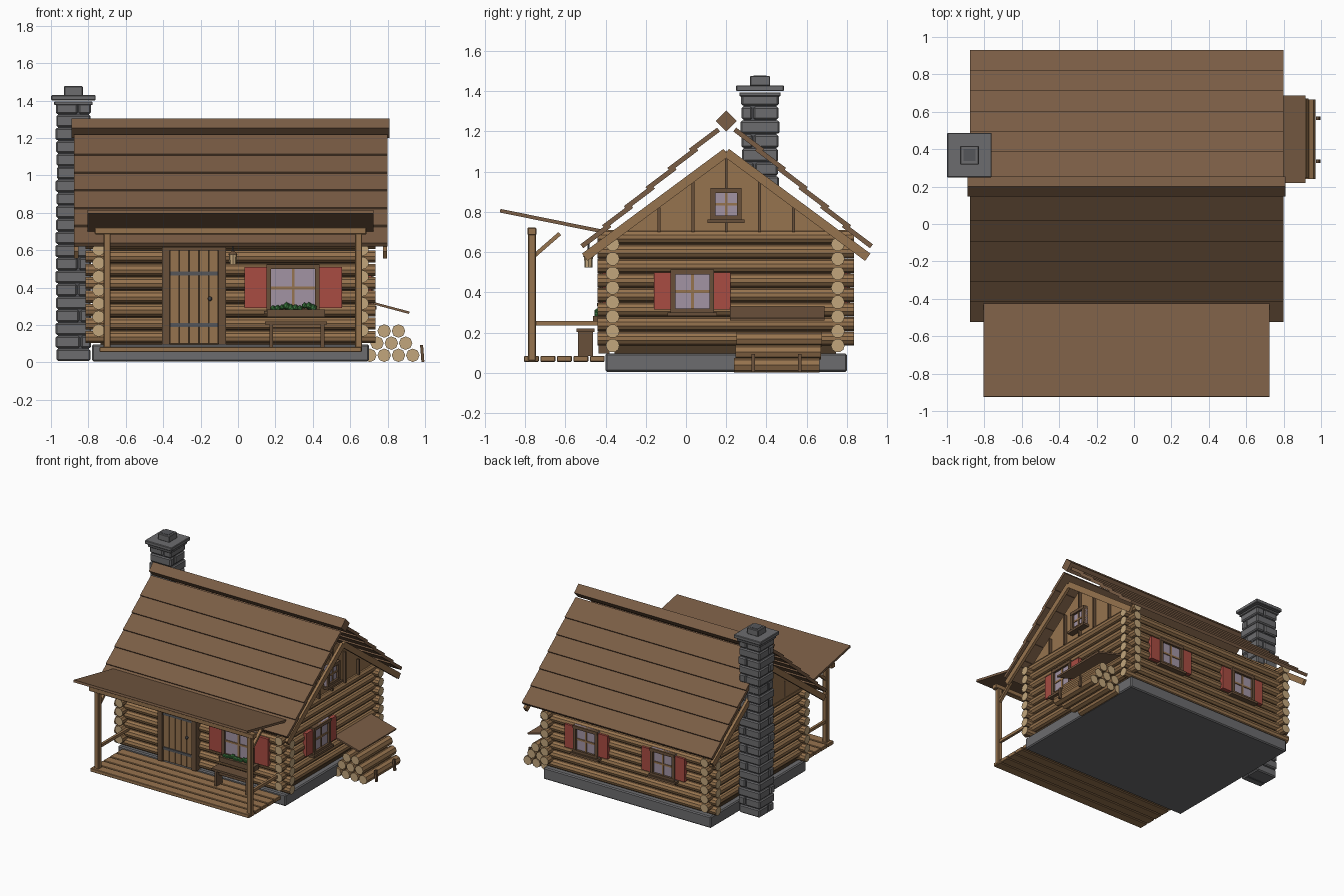
import bpy, bmesh, math, random
from mathutils import Matrix, Vector, Euler

random.seed(4)
old = bpy.data.objects.get("Cube")
if old:
    bpy.data.objects.remove(old)


def material(name, hexcode):
    srgb = [int(hexcode[i:i + 2], 16) / 255 for i in (0, 2, 4)]
    col = [((c + 0.055) / 1.055) ** 2.4 for c in srgb] + [1]
    m = bpy.data.materials.new(name)
    m.use_nodes = True
    m.diffuse_color = col
    m.node_tree.nodes["Principled BSDF"].inputs["Base Color"].default_value = col
    return m


LOG = material("log brown", "96734e")
END = material("cut end tan", "c2a67c")
ROOF = material("roof brown", "7a5d45")
TRIM = material("trim brown", "69503a")
GAP = material("dark gap", "4a3826")
STONE = material("stone grey", "6c6c6e")
IRON = material("iron grey", "55565a")
RED = material("shutter red", "a84c42")
GLASS = material("window lavender", "a294a4")
GREEN = material("plant green", "3c7a40")


def finish(name, bm, mats, bevel=0, matrix=None):
    bmesh.ops.recalc_face_normals(bm, faces=bm.faces)
    me = bpy.data.meshes.new(name)
    bm.to_mesh(me)
    bm.free()
    for m in mats:
        me.materials.append(m)
    ob = bpy.data.objects.new(name, me)
    bpy.context.collection.objects.link(ob)
    if matrix:
        ob.matrix_world = matrix
    if bevel:
        mod = ob.modifiers.new("Bevel", "BEVEL")
        mod.width, mod.segments = bevel, 1
    return ob


def bar(c, size, rot=(0, 0, 0)):
    """Box given by centre, size and rotation."""
    return Matrix.Translation(c) @ Euler(rot).to_matrix().to_4x4() @ Matrix.Diagonal((*size, 1))


def box(x0, x1, y0, y1, z0, z1):
    return bar(((x0 + x1) / 2, (y0 + y1) / 2, (z0 + z1) / 2), (x1 - x0, y1 - y0, z1 - z0))


def boxes(name, mat, items, bevel=0, matrix=None):
    bm = bmesh.new()
    for m in items:
        bmesh.ops.create_cube(bm, size=1, matrix=m)
    return finish(name, bm, [mat], bevel, matrix)


def logs(name, axis, centres, length, r, sides=10):
    """Round logs along x or y with pale cut ends."""
    turn = Matrix.Rotation(math.pi / 2, 4, "Y" if axis == 0 else "X")
    bm = bmesh.new()
    for c in centres:
        bmesh.ops.create_cone(bm, cap_ends=True, segments=sides, radius1=r, radius2=r,
                              depth=length, matrix=Matrix.Translation(c) @ turn)
    for f in bm.faces:
        f.material_index = 1 if abs(f.normal[axis]) > 0.9 else 0
    return finish(name, bm, [LOG, END])


# Main layout: house centre, half sizes to the wall lines
CX, CY, HX, HY = -0.04, 0.195, 0.705, 0.56
FRONT, BACK, LEFT, RIGHT = CY - HY, CY + HY, CX + HX, CX - HX
PITCH = 0.072

# Foundation and log walls
boxes("foundation", STONE, [box(-0.78, 0.70, -0.40, 0.80, 0.005, 0.097)], 0.008)
boxes("wall_core", GAP, [box(RIGHT + 0.01, LEFT - 0.01, FRONT + 0.01, BACK - 0.01, 0.09, 0.69)])
for name, y in (("front_wall_logs", FRONT), ("back_wall_logs", BACK)):
    logs(name, 0, [(CX, y, 0.135 + PITCH * i) for i in range(8)], 1.55, 0.034)
for name, x in (("left_wall_logs", LEFT), ("right_wall_logs", RIGHT)):
    logs(name, 1, [(x, 0.198, 0.171 + PITCH * i) for i in range(8)], 1.275, 0.034)

# Gables with battens and rake boards
for side, x, s in (("left", LEFT, 1), ("right", RIGHT, -1)):
    bm = bmesh.new()
    tri = [bm.verts.new((x - 0.01, y, z)) for y, z in ((-0.38, 0.68), (0.78, 0.68), (0.2, 1.105))]
    face = bm.faces.new(tri)
    out = bmesh.ops.extrude_face_region(bm, geom=[face])
    bmesh.ops.translate(bm, vec=(0.02 * s, 0, 0),
                        verts=[v for v in out["geom"] if isinstance(v, bmesh.types.BMVert)])
    finish(side + "_gable_boards", bm, [LOG])
    xb = x + s * 0.02
    boxes(side + "_gable_battens", TRIM,
          [box(xb - 0.012, xb + 0.012, 0.193 + d, 0.207 + d, 0.70, 1.07 - abs(d) * 0.74)
           for d in (-0.335, -0.165, 0, 0.165, 0.335)])
    xr = CX + s * 0.825
    a = math.atan(0.74)
    boxes(side + "_rake_boards", LOG,
          [bar((xr, 0.2 + d * 0.352, 0.835), (0.022, 0.875, 0.045), (-d * a, 0, 0)) for d in (-1, 1)])

# Lapped roof planks and ridge beam
for name, d in (("front_roof_planks", -1), ("back_roof_planks", 1)):
    boxes(name, ROOF, [bar((-0.038, 0.202 + d * (0.65 - 0.108 * i), 0.682 + 0.095 * i),
                           (1.675, 0.175, 0.024), (-d * math.radians(37), 0, 0)) for i in range(6)])
boxes("ridge_beam", ROOF, [bar((-0.04, 0.2, 1.252), (1.70, 0.075, 0.075), (math.pi / 4, 0, 0))])

# Porch
boxes("porch_roof", ROOF, [bar((-0.04, -0.667, 0.754), (1.53, 0.525, 0.018), (-0.2, 0, 0))])
boxes("porch_beam", LOG, [box(-0.767, 0.687, -0.788, -0.744, 0.685, 0.722)], 0.004)
boxes("porch_floor", LOG, [box(-0.74, 0.66, y, y + 0.073, 0.055, 0.083)
                           for y in [-0.805 + 0.082 * i for i in range(5)]], 0.003)
posts, rails, braces = [], [], []
for x in (-0.70, 0.645):
    posts.append(box(x - 0.019, x + 0.019, -0.785, -0.747, 0.06, 0.69))
    rails.append(box(x - 0.01, x + 0.01, -0.75, -0.38, 0.235, 0.257))
    braces.append(bar((x, -0.69, 0.638), (0.022, 0.165, 0.02), (math.radians(41), 0, 0)))
boxes("porch_posts", LOG, posts, 0.004)
boxes("porch_rails", LOG, rails)
boxes("porch_braces", LOG, braces)

# Door
boxes("door_backing", GAP, [box(-0.37, -0.10, -0.41, -0.38, 0.10, 0.60)])
boxes("door_planks", LOG, [box(x, x + 0.048, -0.42, -0.39, 0.10, 0.60)
                           for x in [-0.364 + 0.0525 * i for i in range(5)]])
boxes("door_frame", TRIM, [box(-0.405, -0.366, -0.435, -0.38, 0.095, 0.615),
                           box(-0.104, -0.065, -0.435, -0.38, 0.095, 0.615),
                           box(-0.405, -0.065, -0.435, -0.38, 0.598, 0.618)])
boxes("door_straps", IRON, [box(-0.364, -0.106, -0.428, -0.41, z - 0.01, z + 0.01) for z in (0.20, 0.475)])
bm = bmesh.new()
bmesh.ops.create_uvsphere(bm, u_segments=8, v_segments=6, radius=0.012,
                          matrix=Matrix.Translation((-0.15, -0.432, 0.34)))
finish("door_knob", bm, [IRON])


def window(name, place, turn, w, h, shutter=0):
    """Window facing local -y: glass, bars, frame, sill and shutters."""
    m = Matrix.Translation(place) @ Matrix.Rotation(math.radians(turn), 4, "Z")
    t = 0.024
    boxes(name + "_glass", GLASS, [box(-w, w, -0.044, -0.02, -h, h)], 0, m)
    boxes(name + "_bars", LOG, [box(-0.007, 0.007, -0.05, -0.03, -h, h),
                                box(-w, w, -0.05, -0.03, -0.007, 0.007)], 0, m)
    boxes(name + "_frame", TRIM, [box(-w, t - w, -0.06, -0.02, -h, h), box(w - t, w, -0.06, -0.02, -h, h),
                                  box(-w, w, -0.062, -0.02, h - t, h), box(-w, w, -0.062, -0.02, -h, t - h),
                                  box(-w - 0.015, w + 0.015, -0.075, -0.02, -h - 0.014, -h + 0.004)], 0, m)
    if shutter:
        boxes(name + "_shutters", RED,
              [box(a, a + shutter, -0.05, -0.02, 0.018 - h, h - 0.014) for a in (w, -w - shutter)], 0, m)


window("front_window", (0.295, FRONT, 0.398), 0, 0.142, 0.126, 0.118)
window("left_window", (LEFT, 0.032, 0.405), 90, 0.108, 0.108, 0.082)
window("gable_window", (LEFT - 0.015, 0.2, 0.838), 90, 0.077, 0.08)
for name, x in (("back_left_window", 0.32), ("back_right_window", -0.36)):
    window(name, (x, BACK, 0.405), 180, 0.108, 0.108, 0.082)

# Planter with greenery
boxes("planter", TRIM, [box(0.155, 0.465, -0.462, -0.40, 0.243, 0.283)])
bm = bmesh.new()
for i in range(10):
    bmesh.ops.create_icosphere(bm, subdivisions=1, radius=random.uniform(0.015, 0.022),
                               matrix=Matrix.Translation((0.187 + 0.024 * i, -0.437, random.uniform(0.288, 0.305))))
finish("plants", bm, [GREEN])

# Bench
boxes("bench", TRIM, [box(0.145, 0.475, -0.545, -0.455, 0.203, 0.22),
                      box(0.17, 0.46, -0.51, -0.49, 0.165, 0.185)]
      + [box(x - 0.01, x + 0.01, -0.537, -0.463, 0.083, 0.205) for x in (0.178, 0.452)])

# Hanging lantern
for part, mat, r1, r2, z, depth in (("lantern_body", END, 0.019, 0.022, 0.55, 0.055),
                                    ("lantern_cap", TRIM, 0.027, 0.008, 0.586, 0.018),
                                    ("lantern_hook", IRON, 0.004, 0.004, 0.625, 0.07)):
    bm = bmesh.new()
    bmesh.ops.create_cone(bm, cap_ends=True, segments=8, radius1=r1, radius2=r2, depth=depth,
                          matrix=Matrix.Translation((-0.027, -0.485, z)))
    finish(part, bm, [mat])

# Chimney: mortar core, two stones per course with alternating joints
KX, KY = -0.88, 0.368
boxes("chimney_core", IRON, [bar((KX, KY, 0.695), (0.165, 0.165, 1.37))])
stones = []
for i in range(20):
    z, r = 0.04 + 0.0695 * i, 0.092 + random.uniform(-0.004, 0.005)
    cut = (0.03 if i % 2 else -0.03) + random.uniform(-0.01, 0.01)
    for a, b in ((-r, cut - 0.003), (cut + 0.003, r)):
        if i % 2:
            stones.append(box(KX + a, KX + b, KY - r, KY + r, z - 0.032, z + 0.032))
        else:
            stones.append(box(KX - r, KX + r, KY + a, KY + b, z - 0.032, z + 0.032))
boxes("chimney_stones", STONE, stones, 0.008)
boxes("chimney_cap", STONE, [bar((KX, KY, 1.415), (0.238, 0.238, 0.028)),
                             bar((KX, KY, 1.385), (0.205, 0.205, 0.02)),
                             bar((KX, KY, 1.452), (0.1, 0.1, 0.05))], 0.004)
boxes("chimney_flue", IRON, [bar((KX, KY, 1.475), (0.065, 0.065, 0.008))])

# Woodpile with lean-to cover and stakes
logs("woodpile", 1, [(0.705 + 0.0765 * (i + row / 2), 0.452 + 0.006 * row, 0.038 + 0.065 * row)
                     for row in range(3) for i in range(4 - row)], 0.425, 0.036, 8)
boxes("woodpile_cover", ROOF, [bar((0.805, 0.453, 0.295), (0.23, 0.47, 0.013), (0, 0.26, 0))])
boxes("woodpile_stakes", TRIM, [bar((0.985, y, 0.048), (0.016, 0.018, 0.09), (0, -0.08, 0))
                                for y in (0.335, 0.565)])
